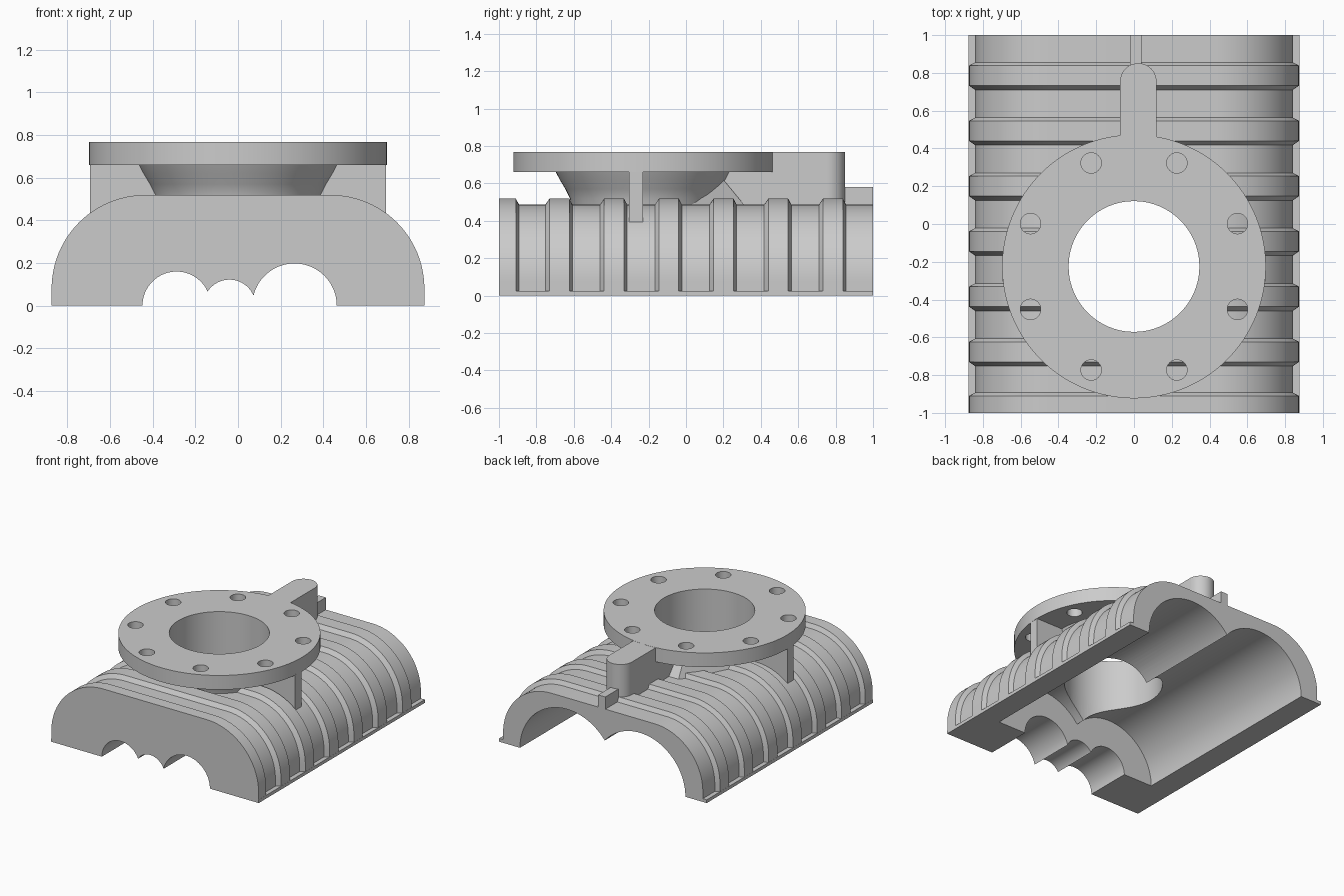
import bpy, bmesh, math
from mathutils import Matrix, Vector

if "Cube" in bpy.data.objects:
    bpy.data.objects.remove(bpy.data.objects["Cube"])

CY = -0.225          # port centre in y
HOLE_R = 0.346


def finish(name, bm):
    bmesh.ops.recalc_face_normals(bm, faces=bm.faces)
    me = bpy.data.meshes.new(name)
    bm.to_mesh(me)
    bm.free()
    ob = bpy.data.objects.new(name, me)
    bpy.context.collection.objects.link(ob)
    return ob


def loft(name, rings):
    """Skin closed rings of equal point count and cap both ends."""
    bm = bmesh.new()
    rows = [[bm.verts.new(p) for p in r] for r in rings]
    n = len(rows[0])
    for a, b in zip(rows, rows[1:]):
        for i in range(n):
            j = (i + 1) % n
            bm.faces.new((a[i], a[j], b[j], b[i]))
    bm.faces.new(rows[0])
    bm.faces.new(rows[-1])
    return finish(name, bm)


def circle(x, y, z, r, n=64):
    return [(x + r * math.cos(2 * math.pi * i / n),
             y + r * math.sin(2 * math.pi * i / n), z) for i in range(n)]


def turned(name, x, y, profile, n=64):
    """Vertical round part from (radius, z) pairs."""
    return loft(name, [circle(x, y, z, r, n) for r, z in profile])


def y_cylinder(name, x, r, y0, y1, n=96):
    ring = [(x + r * math.cos(2 * math.pi * (i + .5) / n),
             r * math.sin(2 * math.pi * (i + .5) / n)) for i in range(n)]
    return loft(name, [[(px, y, pz) for px, pz in ring] for y in (y0, y1)])


def box(name, x0, x1, y0, y1, z0, z1):
    return loft(name, [[(x0, y0, z), (x1, y0, z), (x1, y1, z), (x0, y1, z)]
                       for z in (z0, z1)])


def cut(ob, cutters):
    for c in cutters:
        m = ob.modifiers.new("cut", 'BOOLEAN')
        m.operation = 'DIFFERENCE'
        m.solver = 'EXACT'
        m.object = c
        bpy.context.view_layer.objects.active = ob
        bpy.ops.object.modifier_apply(modifier=m.name)


# ribbed casing: arch section with a narrow foot ledge, lofted along y
def section(y, d):
    w, r = 0.875 - d, 0.44 - d
    half = [(0.875, 0), (0.875, 0.025), (w, 0.025)]
    for i in range(25):
        a = math.pi / 2 * i / 24
        half.append((w - r + r * math.cos(a), 0.08 + r * math.sin(a)))
    pts = half + [(-x, z) for x, z in reversed(half)]
    return [(x, y, z) for x, z in pts]


HIGH, LOW = 0.001, 0.033
stations = [(-1, HIGH), (-0.91, HIGH), (-0.893, LOW)]
for k in range(6):
    y = -0.752 + 0.2925 * k
    stations += [(y, LOW), (y + 0.022, HIGH), (y + 0.128, HIGH), (y + 0.145, LOW)]
stations.append((1, LOW))
casing = loft("ribbed_casing", [section(y, d) for y, d in stations])

# cutters: twin rotor bores, three shaft openings, port hole
port = turned("port_cutter", 0, CY, [(HOLE_R, 0.1), (HOLE_R, 1)], 96)
bores = [y_cylinder("bore_cutter", x, r, -0.64, 1.2)
         for x, r in ((-0.31, 0.385), (0.30, 0.40))]
shafts = [y_cylinder("shaft_cutter", x, r, -1.2, -0.5)
          for x, r in ((-0.288, 0.16), (-0.04, 0.122), (0.265, 0.198))]
cut(casing, bores + shafts + [port])

# flange with eight bolt holes
flange = turned("flange", 0, CY, [(0.698, 0.66), (0.698, 0.768)], 128)
bolts = []
for i in range(8):
    a = math.radians(22.5 + 45 * i)
    bolts.append(turned("bolt_cutter", 0.593 * math.cos(a), CY + 0.593 * math.sin(a),
                        [(0.054, 0.6), (0.054, 0.9)], 32))
cut(flange, [port] + bolts)

# flared neck below the flange
neck = turned("port_neck", 0, CY, [(0.385, 0.44), (0.395, 0.52), (0.42, 0.57),
                                   (0.45, 0.62), (0.473, 0.665)], 96)
cut(neck, [port])

# sloping roof behind the neck
roof = loft("port_roof", [
    [(-0.36, -0.05, 0.45), (0.36, -0.05, 0.45), (0.16, 0.34, 0.45), (-0.16, 0.34, 0.45)],
    [(-0.34, -0.05, 0.62), (0.34, -0.05, 0.62), (0.13, 0.2, 0.62), (-0.13, 0.2, 0.62)]])
cut(roof, [port])

# gusset webs carrying the flange on both sides
gussets = []
for s, side in ((-1, "left"), (1, "right")):
    web = [(0.38, 0.45), (0.695, 0.37), (0.695, 0.665), (0.38, 0.665)]
    gussets.append(loft(side + "_gusset", [[(s * x, y, z) for x, z in web]
                                           for y in (-0.305, -0.23)]))

# round-ended boss running back from the flange
cx, r, yc = 0.023, 0.096, 0.755
outline = [(cx + r, 0.2), *[(cx + r * math.cos(math.pi * i / 24),
                            yc + r * math.sin(math.pi * i / 24)) for i in range(25)],
           (cx - r, 0.2)]
boss = loft("rear_boss", [[(x, y, z) for x, y in outline] for z in (0.45, 0.767)])

# small locating block on the rear edge
block = box("rear_block", -0.02, 0.04, 0.84, 1.0, 0.46, 0.58)

for c in [port] + bores + shafts + bolts:
    bpy.data.objects.remove(c)

for ob in [casing, flange, neck, roof, boss, block] + gussets:
    bpy.ops.object.select_all(action='DESELECT')
    ob.select_set(True)
    bpy.context.view_layer.objects.active = ob
    bpy.ops.object.shade_smooth_by_angle(angle=math.radians(25))
